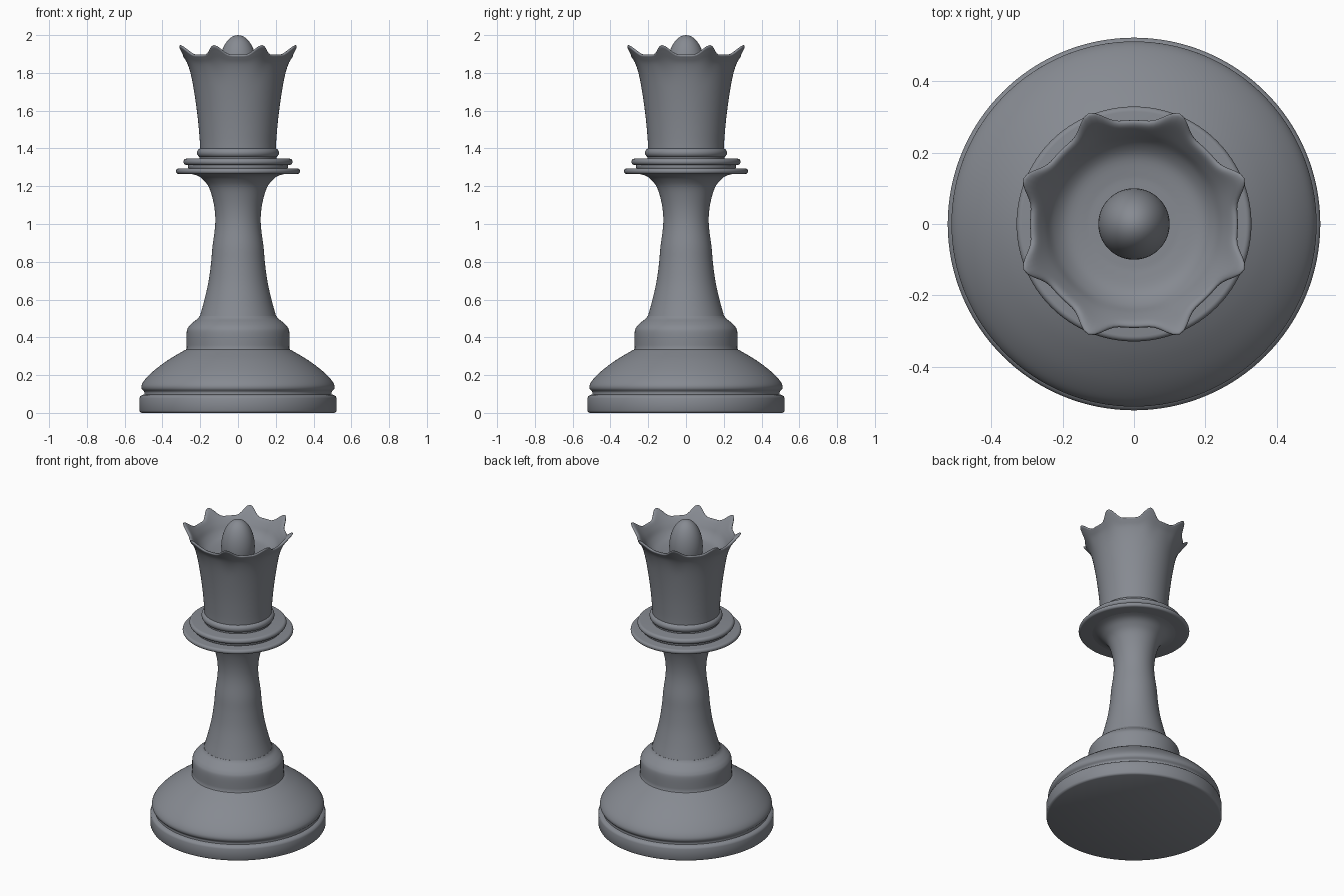
import bpy, bmesh, math
from mathutils import Vector

if "Cube" in bpy.data.objects:
    bpy.data.objects.remove(bpy.data.objects["Cube"], do_unlink=True)

SEGMENTS = 128

slate = bpy.data.materials.new("slate_grey")
slate.use_nodes = True
COLOUR = (0.24, 0.255, 0.285, 1)
slate.diffuse_color = COLOUR
slate.node_tree.nodes["Principled BSDF"].inputs["Base Color"].default_value = COLOUR


def curve(points, steps=5):
    """Smooth curve through the given profile points (Catmull-Rom)."""
    pts = [Vector(p) for p in points]
    pts = [2 * pts[0] - pts[1]] + pts + [2 * pts[-1] - pts[-2]]
    out = []
    for a, b, c, d in zip(pts, pts[1:], pts[2:], pts[3:]):
        for i in range(steps):
            t = i / steps
            out.append(0.5 * (2 * b + (c - a) * t + (2 * a - 5 * b + 4 * c - d) * t * t
                              + (3 * b - a - 3 * c + d) * t ** 3))
    return out + [pts[-2]]


def lathe(name, profile, shape=None):
    """Revolve a bottom-to-top profile; shape may move each point by angle."""
    bm = bmesh.new()
    rings = []
    for p in profile:
        if p[0] < 1e-4:
            rings.append([bm.verts.new((0, 0, p[1]))] * SEGMENTS)
            continue
        ring = []
        for i in range(SEGMENTS):
            a = math.tau * i / SEGMENTS
            r, z = shape(p, a) if shape else (p[0], p[1])
            ring.append(bm.verts.new((r * math.cos(a), r * math.sin(a), z)))
        rings.append(ring)
    for low, high in zip(rings, rings[1:]):
        for i in range(SEGMENTS):
            j = (i + 1) % SEGMENTS
            corners = list(dict.fromkeys((low[i], low[j], high[j], high[i])))
            if len(corners) > 2:
                bm.faces.new(corners)
    bmesh.ops.recalc_face_normals(bm, faces=bm.faces)
    mesh = bpy.data.meshes.new(name)
    bm.to_mesh(mesh)
    bm.free()
    obj = bpy.data.objects.new(name, mesh)
    bpy.context.collection.objects.link(obj)
    mesh.materials.append(slate)
    bpy.ops.object.select_all(action="DESELECT")
    obj.select_set(True)
    bpy.context.view_layer.objects.active = obj
    bpy.ops.object.shade_smooth_by_angle(angle=math.radians(40))
    return obj


def disc(name, radius, bottom, top):
    """Collar plate with a rounded edge."""
    h = (top - bottom) / 2
    edge = [(radius - h + h * math.sin(t), bottom + h - h * math.cos(t))
            for t in (math.pi * k / 10 for k in range(11))]
    return lathe(name, [(0, bottom)] + edge + [(0, top)])


# Foot: straight plinth, groove, swelling shoulder and upper drum
plinth = [(0, 0), (0.51, 0), (0.518, 0.004), (0.522, 0.012), (0.522, 0.078),
          (0.518, 0.088), (0.508, 0.094)]
shoulder = curve([(0.496, 0.098), (0.497, 0.112), (0.51, 0.128), (0.509, 0.15), (0.488, 0.182),
                  (0.44, 0.228), (0.37, 0.28), (0.3, 0.322), (0.275, 0.335)])
drum = curve([(0.272, 0.342), (0.272, 0.425), (0.262, 0.455), (0.24, 0.478),
              (0.214, 0.498), (0.203, 0.512)])
lathe("foot", plinth + shoulder + drum + [(0, 0.512)])

# Stem: slender waist flaring out below the collar
lathe("stem", curve([(0.203, 0.508), (0.18, 0.59), (0.157, 0.69), (0.143, 0.79), (0.135, 0.88),
                     (0.122, 0.98), (0.121, 1.05), (0.131, 1.12), (0.152, 1.19),
                     (0.18, 1.23), (0.215, 1.256), (0.27, 1.27)]))

# Collar: three stacked rings with a narrow core
disc("collar_lower", 0.329, 1.265, 1.294)
disc("collar_core", 0.265, 1.28, 1.33)
disc("collar_middle", 0.289, 1.312, 1.346)
disc("collar_upper", 0.217, 1.352, 1.402)
disc("collar_neck", 0.204, 1.33, 1.37)


# Crown: hollow cup whose rim is drawn out into eight points
def points(p, angle):
    peak = (0.5 + 0.5 * math.cos(8 * (angle - math.pi / 8))) ** 3
    return p[0] + 0.043 * p[2] * peak, p[1] + 0.05 * p[2] * peak


cup = [(0.2, 1.385, 0), (0.203, 1.45, 0), (0.213, 1.56, 0), (0.229, 1.68, 0), (0.247, 1.78, 0),
       (0.266, 1.845, 0.2), (0.284, 1.877, 0.75), (0.291, 1.889, 1), (0.286, 1.897, 1),
       (0.272, 1.891, 0.75), (0.25, 1.862, 0.2), (0.226, 1.825, 0), (0.19, 1.797, 0),
       (0.14, 1.787, 0), (0.105, 1.785, 0), (0, 1.785, 0)]
lathe("crown", curve(cup, 4), points)

# Egg-shaped finial standing in the cup
lathe("finial", [(0.1 * math.cos(t), 1.825 + 0.175 * math.sin(t))
                 for t in (math.pi * (k / 24 - 0.5) for k in range(25))])
